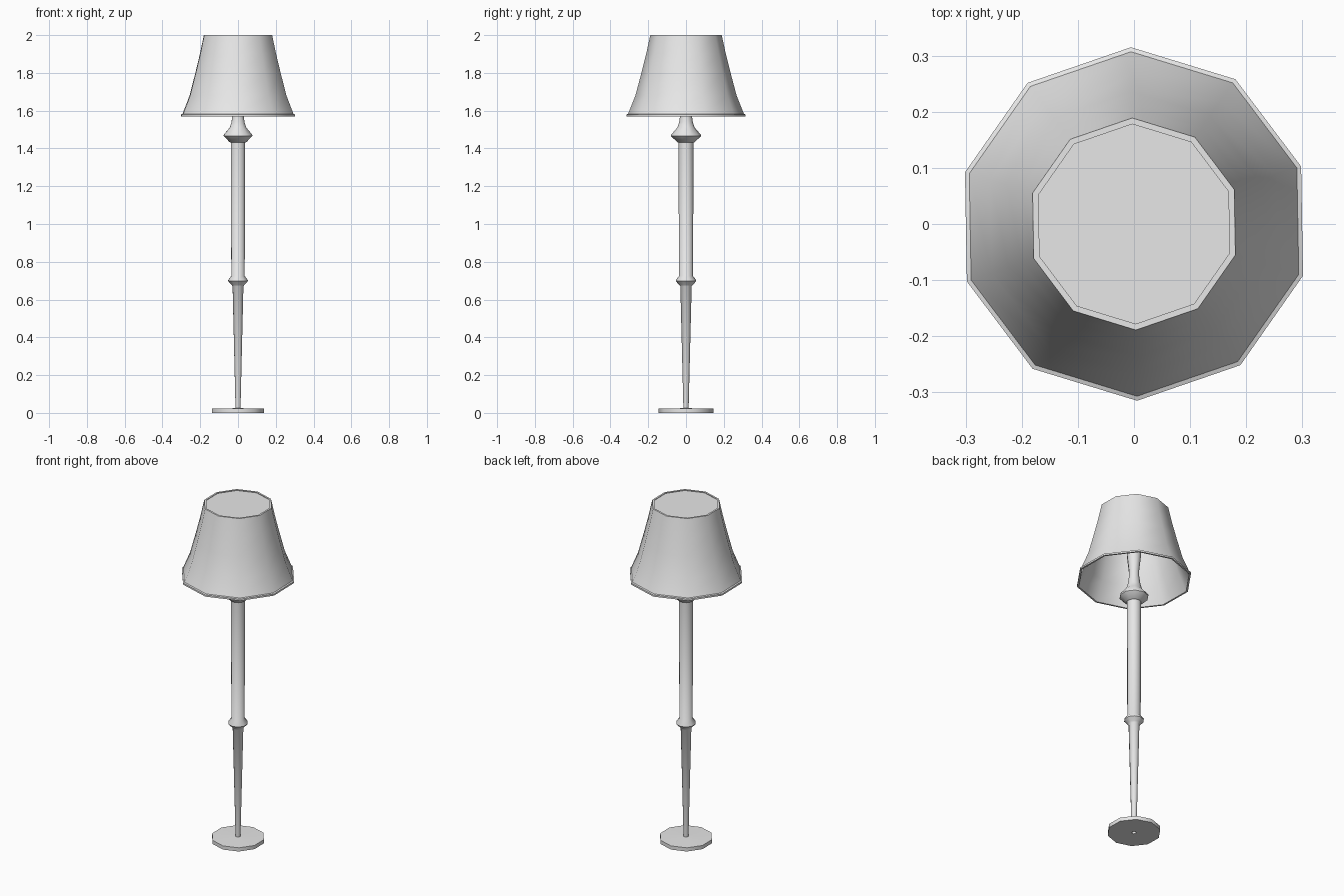
import bpy
import bmesh
from math import cos, sin, radians, pi

cube = bpy.data.objects.get("Cube")
if cube:
    bpy.data.objects.remove(cube, do_unlink=True)

SIDES = 10
TURN = radians(91)

grey = bpy.data.materials.new("light grey")
grey.use_nodes = True
grey.diffuse_color = (0.8, 0.8, 0.8, 1)
grey.node_tree.nodes["Principled BSDF"].inputs["Base Color"].default_value = (0.8, 0.8, 0.8, 1)


def lathe(name, profile, closed=False, cap_end=False):
    """Turn a (radius, height) profile into a ten-sided part."""
    bm = bmesh.new()
    rings = []
    for r, z in profile:
        angles = [TURN + 2 * pi * i / SIDES for i in range(SIDES)]
        rings.append([bm.verts.new((r * cos(a), r * sin(a), z)) for a in angles])
    pairs = list(zip(rings, rings[1:]))
    if closed:
        pairs.append((rings[-1], rings[0]))
    for low, high in pairs:
        for i in range(SIDES):
            j = (i + 1) % SIDES
            bm.faces.new((low[i], low[j], high[j], high[i]))
    if cap_end:
        bm.faces.new(rings[-1])
    mesh = bpy.data.meshes.new(name)
    bm.to_mesh(mesh)
    bm.free()
    mesh.materials.append(grey)
    obj = bpy.data.objects.new(name, mesh)
    bpy.context.collection.objects.link(obj)
    bpy.ops.object.select_all(action="DESELECT")
    obj.select_set(True)
    bpy.context.view_layer.objects.active = obj
    bpy.ops.object.shade_smooth_by_angle(angle=radians(40))
    return obj


# Flat foot with a small hole under the stem
lathe("base", [(0.012, 0), (0.145, 0), (0.145, 0.022), (0.012, 0.025)], closed=True)

# Tapered lower leg, collar, column, upper knob and flared neck
lathe("stem", [
    (0.012, 0.0), (0.014, 0.03), (0.030, 0.67), (0.036, 0.678),
    (0.054, 0.697), (0.054, 0.703), (0.037, 0.725),
    (0.040, 1.432), (0.046, 1.433), (0.079, 1.465), (0.079, 1.472),
    (0.045, 1.512), (0.036, 1.54), (0.029, 1.59), (0.029, 1.63),
    (0.040, 1.73), (0.042, 1.99)])

# Hollow shade: outer wall with bottom lip, then back down the inside
lathe("shade", [
    (0.305, 1.57), (0.315, 1.57), (0.315, 1.580), (0.307, 1.583),
    (0.268, 1.68), (0.236, 1.80), (0.211, 1.90), (0.189, 2.0),
    (0.178, 2.0), (0.201, 1.90), (0.226, 1.80), (0.258, 1.68)], closed=True)

# Flat cover just inside the top rim
lathe("shade_cover", [(0.179, 1.99), (0.179, 1.996)], cap_end=True)
